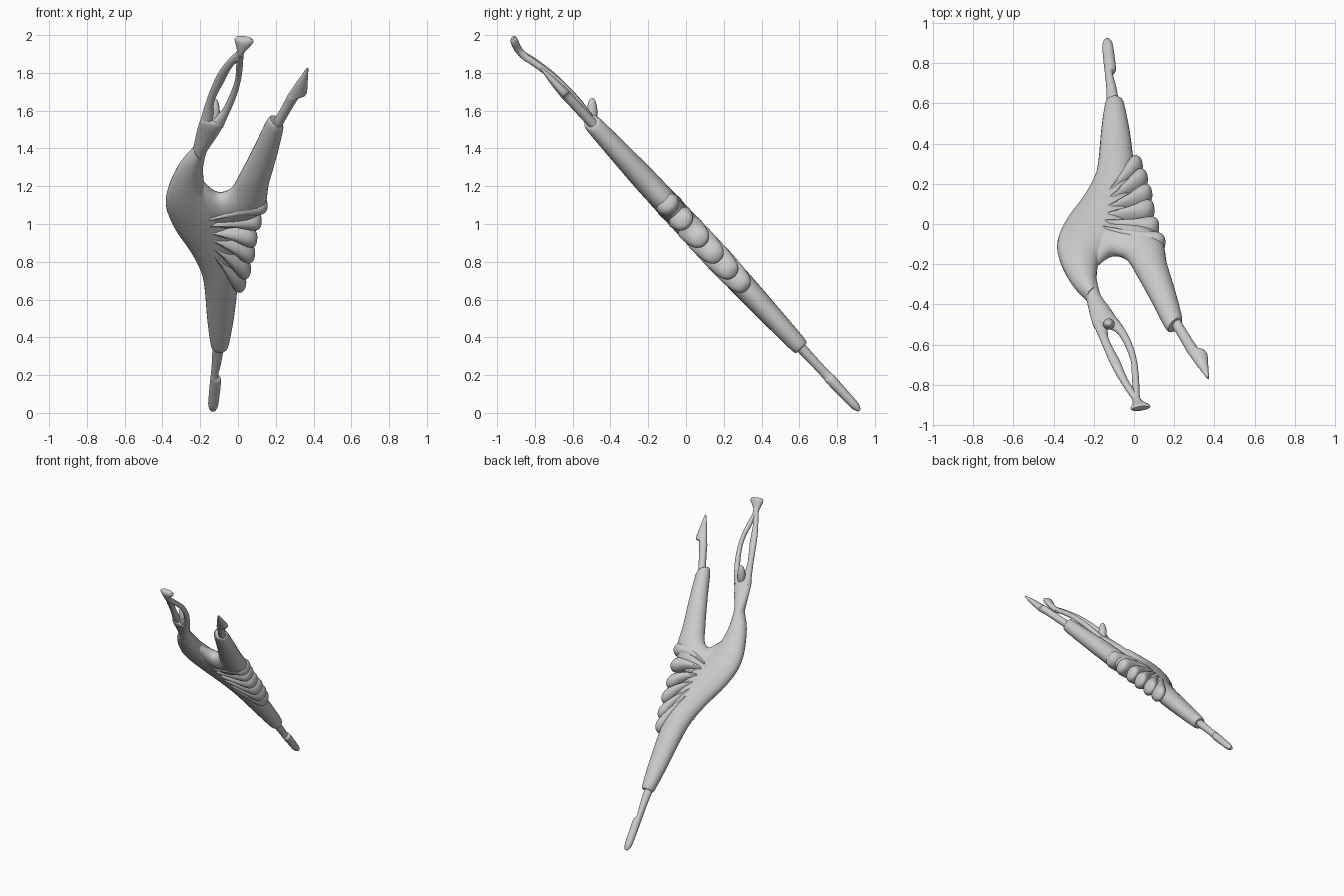
import bpy, bmesh, math
from mathutils import Vector

SLOPE = 0.93                                   # the whole figure lies in one tilted plane
NORMAL = Vector((0, 1, SLOPE)).normalized()


def on_plane(x, z, dy=0.0):
    return Vector((x, SLOPE * (1 - z) + dy, z))


def catmull(p, i, u):
    a, b, c, d = (p[max(0, min(len(p) - 1, i + k))] for k in (-1, 0, 1, 2))
    return [0.5 * (2 * q + (r - o) * u + (2 * o - 5 * q + 4 * r - s) * u * u
                   + (3 * q - o - 3 * r + s) * u ** 3) for o, q, r, s in zip(a, b, c, d)]


def loft(name, stations, sides=24, steps=5):
    """stations: left x, z, right x, z, half thickness, y shift"""
    rows = [catmull(stations, i, k / steps) for i in range(len(stations) - 1) for k in range(steps)]
    rows.append(list(stations[-1]))
    bm = bmesh.new()
    rings = []
    for xl, zl, xr, zr, t, dy in rows:
        left, right = on_plane(xl, zl, dy), on_plane(xr, zr, dy)
        mid, half = (left + right) / 2, (right - left) / 2
        rings.append([bm.verts.new(mid + half * math.cos(a) + NORMAL * (t * math.sin(a)))
                      for a in (2 * math.pi * j / sides for j in range(sides))])
    for r, s in zip(rings, rings[1:]):
        for j in range(sides):
            k = (j + 1) % sides
            bm.faces.new((r[j], r[k], s[k], s[j]))
    bm.faces.new(rings[0])
    bm.faces.new(rings[-1])
    bmesh.ops.recalc_face_normals(bm, faces=bm.faces)
    mesh = bpy.data.meshes.new(name)
    bm.to_mesh(mesh)
    bm.free()
    obj = bpy.data.objects.new(name, mesh)
    bpy.context.collection.objects.link(obj)
    return obj


# Arched torso running down into the standing leg
loft("torso_and_standing_leg", [
    (-.235, 1.40, -.185, 1.36, .045, 0), (-.31, 1.315, -.185, 1.27, .055, 0),
    (-.37, 1.19, -.17, 1.19, .065, 0), (-.38, 1.09, -.12, 1.13, .068, 0),
    (-.335, .98, -.06, 1.05, .068, 0), (-.255, .865, -.02, .93, .068, 0),
    (-.2, .76, -.005, .8, .067, 0), (-.178, .67, -.003, .67, .065, 0),
    (-.163, .5, -.022, .5, .056, 0), (-.146, .37, -.048, .365, .047, 0),
    (-.135, .345, -.062, .342, .038, 0)])

# Raised leg, curving out of the torso
loft("raised_leg", [
    (-.18, 1.22, -.27, .98, .05, 0), (-.11, 1.16, -.02, .99, .062, 0),
    (-.04, 1.18, .13, 1.08, .066, 0), (.01, 1.26, .165, 1.22, .065, 0),
    (.085, 1.405, .205, 1.36, .057, 0), (.15, 1.54, .238, 1.495, .048, 0),
    (.172, 1.562, .236, 1.52, .04, 0)])

# Slim ankles and pointed feet
loft("raised_foot", [
    (.18, 1.53, .225, 1.505, .026, 0), (.215, 1.59, .26, 1.57, .026, 0),
    (.245, 1.645, .305, 1.645, .026, 0), (.26, 1.675, .33, 1.68, .027, 0),
    (.27, 1.69, .362, 1.69, .027, 0), (.31, 1.75, .369, 1.755, .02, 0),
    (.36, 1.82, .373, 1.825, .007, 0)])
loft("standing_foot", [
    (-.135, .36, -.072, .36, .028, 0), (-.138, .27, -.088, .27, .025, 0),
    (-.144, .2, -.105, .195, .025, 0), (-.147, .175, -.09, .175, .028, 0),
    (-.155, .09, -.098, .09, .025, 0), (-.157, .04, -.107, .035, .022, 0),
    (-.145, .012, -.12, .012, .008, 0)])

# Upper chest above the neckline
loft("chest", [
    (-.25, 1.35, -.185, 1.3, .04, 0), (-.235, 1.41, -.165, 1.385, .038, 0),
    (-.22, 1.48, -.115, 1.46, .034, 0), (-.2, 1.55, -.075, 1.53, .028, 0),
    (-.18, 1.57, -.1, 1.55, .012, .01)])

# Arms forming an open loop, and joined hands
loft("left_arm", [
    (-.205, 1.53, -.13, 1.53, .026, 0), (-.165, 1.66, -.125, 1.65, .02, .03),
    (-.11, 1.79, -.07, 1.76, .019, .025), (-.05, 1.87, -.03, 1.835, .018, 0),
    (.0, 1.915, .012, 1.87, .018, -.03)], 16)
loft("right_arm", [
    (-.14, 1.55, -.08, 1.51, .024, 0), (-.085, 1.6, -.05, 1.58, .02, .02),
    (-.045, 1.68, -.015, 1.66, .019, .03), (-.016, 1.76, .013, 1.75, .018, .025),
    (-.01, 1.83, .025, 1.83, .018, 0), (-.003, 1.9, .027, 1.89, .018, -.035)], 16)
loft("hands", [
    (-.02, 1.87, .028, 1.87, .018, -.025), (-.006, 1.92, .035, 1.91, .02, -.03),
    (-.018, 1.975, .08, 1.96, .022, -.01), (-.008, 1.99, .075, 1.98, .014, 0)], 16)

# Small head tipped up out of the plane
bpy.ops.mesh.primitive_uv_sphere_add(segments=24, ring_count=14, location=(-.125, -.497, 1.59))
bpy.context.object.name = "head"
bpy.context.object.scale = (.029, .028, .078)

# Skirt: fan of rounded petals from the waist
tips = [(.155, 1.105), (.125, 1.015), (.1, .915), (.085, .825), (.058, .735), (.028, .66)]
profile = [(0, .006, .05), (.3, .018, .069), (.6, .03, .071), (.82, .041, .066),
           (.93, .036, .056), (.985, .022, .035), (1, .006, .01)]
for i, (tx, tz) in enumerate(tips):
    bx, bz = -.21 + .006 * i, 1.04 - .022 * i
    length = math.hypot(tx - bx, tz - bz)
    dx, dz = (tx - bx) / length, (tz - bz) / length
    rows = []
    for s, w, t in profile:
        cx, cz = bx + (tx - bx) * s, bz + (tz - bz) * s + .02 * math.sin(math.pi * s)
        rows.append((cx - dz * w, cz + dx * w, cx + dz * w, cz - dx * w, t, 0))
    loft(f"skirt_petal_{i + 1}", rows, 20, 4)

# Smooth shading with crisp rims
for obj in bpy.context.collection.objects:
    obj.select_set(True)
    bpy.context.view_layer.objects.active = obj
bpy.ops.object.shade_smooth_by_angle(angle=math.radians(40))
